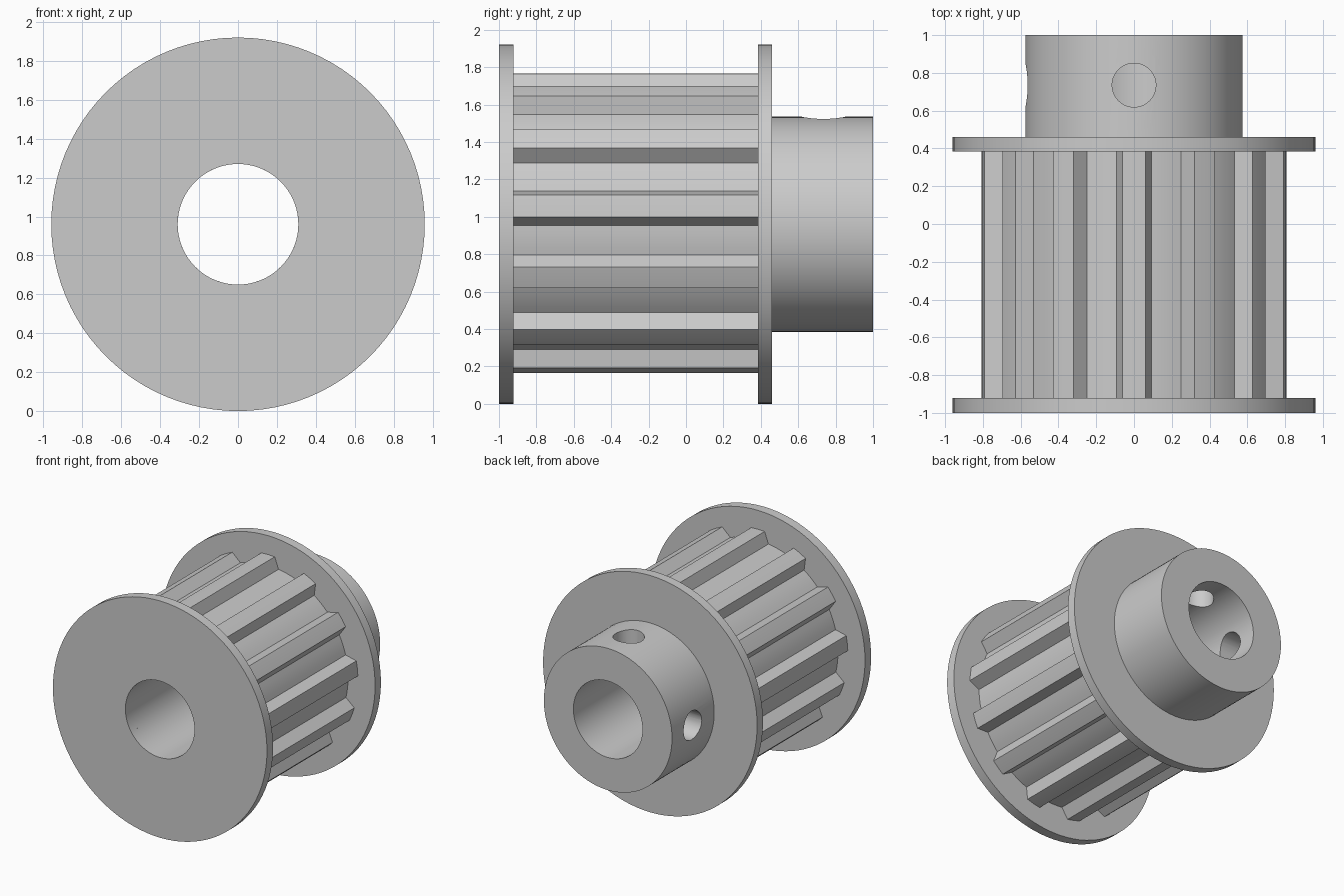
import bpy, bmesh, math
from mathutils import Matrix, Vector

if "Cube" in bpy.data.objects:
    bpy.data.objects.remove(bpy.data.objects["Cube"])

AXIS_Z = 0.96      # height of the pulley axis
BORE = 0.31
TEETH = 13

metal = bpy.data.materials.new("grey metal")
metal.diffuse_color = (0.6, 0.6, 0.6, 1)
metal.use_nodes = True
metal.node_tree.nodes["Principled BSDF"].inputs["Base Color"].default_value = metal.diffuse_color


def finish(obj):
    bpy.ops.object.select_all(action='DESELECT')
    obj.select_set(True)
    bpy.context.view_layer.objects.active = obj
    bpy.ops.object.shade_smooth_by_angle(angle=math.radians(25))


def make_object(name, bm):
    bmesh.ops.recalc_face_normals(bm, faces=bm.faces)
    mesh = bpy.data.meshes.new(name)
    bm.to_mesh(mesh)
    bm.free()
    mesh.materials.append(metal)
    obj = bpy.data.objects.new(name, mesh)
    bpy.context.collection.objects.link(obj)
    return obj


def bored_ring(name, profile, y0, y1):
    """Extrude a polar profile (angle from top, radius) along y, with a round bore."""
    bm = bmesh.new()

    def loop(y, bore):
        return [bm.verts.new(((BORE if bore else r) * math.sin(a), y,
                              AXIS_Z + (BORE if bore else r) * math.cos(a)))
                for a, r in profile]
    loops = [loop(y0, False), loop(y1, False), loop(y1, True), loop(y0, True)]
    n = len(profile)
    for k in range(4):
        a, b = loops[k], loops[(k + 1) % 4]
        for i in range(n):
            j = (i + 1) % n
            bm.faces.new((a[i], a[j], b[j], b[i]))
    return make_object(name, bm)


def circle(radius, n=96):
    return [(2 * math.pi * i / n, radius) for i in range(n)]


# Toothed profile: narrow tip, sloping flanks, rounded root between teeth
pitch = 360 / TEETH
toothed = []
for t in range(TEETH):
    for offset in (-4.25, 0, 4.25):
        toothed.append((math.radians(t * pitch + offset), 0.807))
    for s in range(5):
        offset = 7.5 + (pitch - 15) * s / 4
        toothed.append((math.radians(t * pitch + offset), 0.718))

parts = [
    bored_ring("front_flange", circle(0.96), -1.0, -0.922),
    bored_ring("toothed_core", toothed, -0.922, 0.385),
    bored_ring("rear_flange", circle(0.96), 0.385, 0.46),
]

# Hub with two set screw holes, one on top and one on the left
hub = bored_ring("hub", circle(0.575), 0.46, 1.0)
for name, direction in (("top_hole", Vector((0, 0, 1))), ("side_hole", Vector((-1, 0, 0)))):
    bm = bmesh.new()
    turn = direction.to_track_quat('Z', 'Y').to_matrix().to_4x4()
    place = Matrix.Translation(Vector((0, 0.735, AXIS_Z)) + direction * 0.475)
    bmesh.ops.create_cone(bm, cap_ends=True, segments=40, radius1=0.116, radius2=0.116,
                          depth=0.65, matrix=place @ turn)
    cutter = make_object(name, bm)
    cutter.hide_render = True
    cut = hub.modifiers.new(name, 'BOOLEAN')
    cut.operation = 'DIFFERENCE'
    cut.solver = 'EXACT'
    cut.object = cutter
    bpy.context.view_layer.objects.active = hub
    bpy.ops.object.modifier_apply(modifier=cut.name)
    bpy.data.objects.remove(cutter)
parts.append(hub)

for part in parts:
    finish(part)
